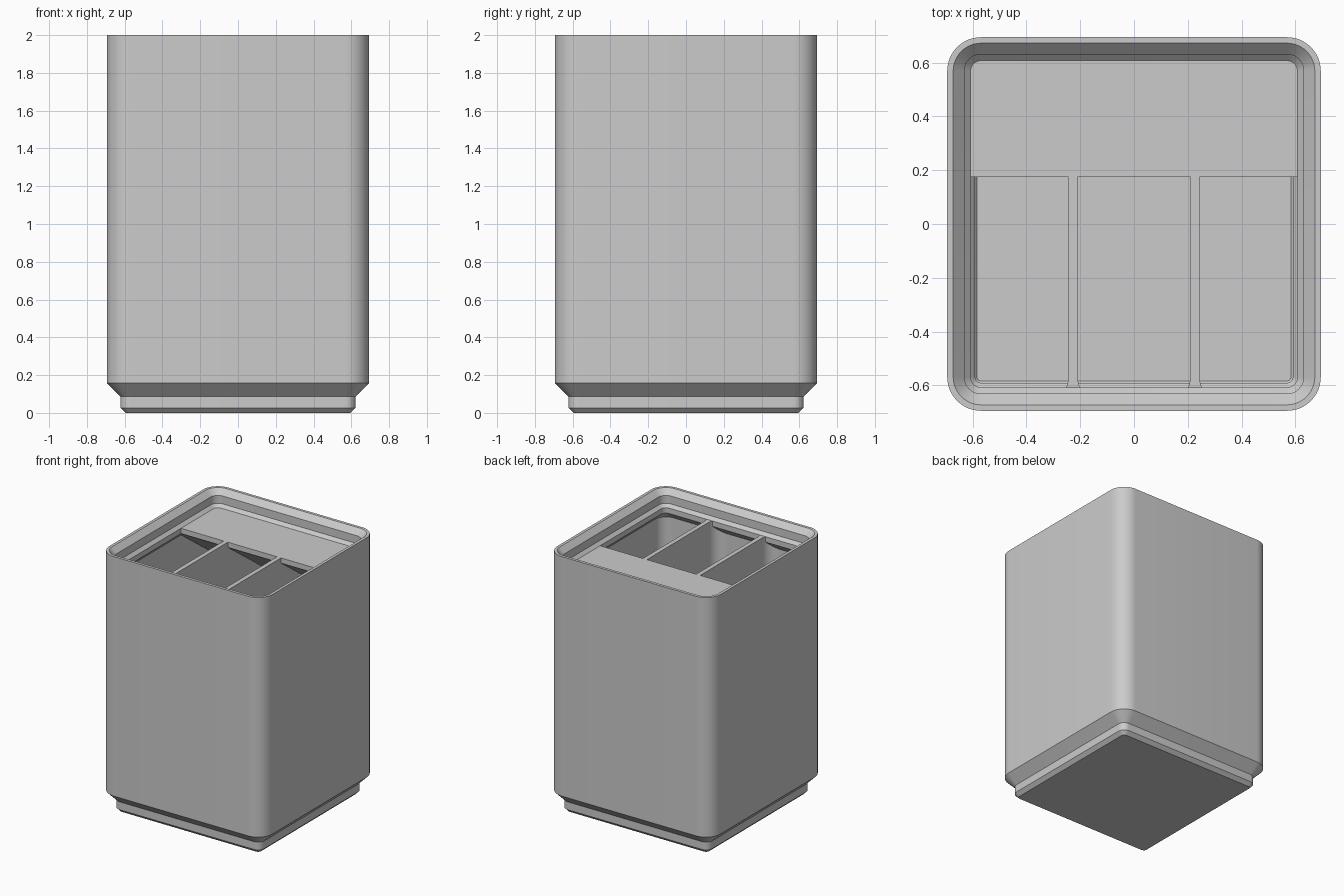
import bpy
import bmesh
import math

old = bpy.data.objects.get("Cube")
if old:
    bpy.data.objects.remove(old, do_unlink=True)

HALF, RADIUS, SEGS = 0.6945, 0.1255, 12   # outer half width, corner radius
WALL = 0.032                              # wall thickness
RIM, FLOOR = 1.875, 0.035                 # compartment top and floor heights
INNER = HALF - WALL

grey = bpy.data.materials.new("Plain grey")
grey.use_nodes = True
colour = (0.6, 0.6, 0.6, 1)
grey.diffuse_color = colour
grey.node_tree.nodes["Principled BSDF"].inputs["Base Color"].default_value = colour


def finish(bm, name):
    bmesh.ops.recalc_face_normals(bm, faces=bm.faces)
    mesh = bpy.data.meshes.new(name)
    bm.to_mesh(mesh)
    bm.free()
    mesh.materials.append(grey)
    obj = bpy.data.objects.new(name, mesh)
    bpy.context.collection.objects.link(obj)
    bpy.ops.object.select_all(action='DESELECT')
    obj.select_set(True)
    bpy.context.view_layer.objects.active = obj
    bpy.ops.object.shade_smooth_by_angle(angle=math.radians(30))
    return obj


def prism(name, points, shift):
    """Extrude a flat outline along a vector."""
    bm = bmesh.new()
    face = bm.faces.new([bm.verts.new(p) for p in points])
    out = bmesh.ops.extrude_face_region(bm, geom=[face])
    verts = [v for v in out["geom"] if isinstance(v, bmesh.types.BMVert)]
    bmesh.ops.translate(bm, verts=verts, vec=shift)
    return finish(bm, name)


def rounded_ring(bm, inset, z):
    """Rounded square whose corner arcs stay concentric."""
    centre, r = HALF - RADIUS, RADIUS - inset
    ring = []
    for q, (sx, sy) in enumerate(((1, 1), (-1, 1), (-1, -1), (1, -1))):
        for i in range(SEGS + 1):
            a = math.pi / 2 * (q + i / SEGS)
            ring.append(bm.verts.new((sx * centre + r * math.cos(a),
                                      sy * centre + r * math.sin(a), z)))
    return ring


# Shell: stepped foot, straight walls, stacking lip, hollow inside
profile = [
    (0.099, 0), (0.072, 0.027), (0.072, 0.087), (0, 0.159),
    (0, 2), (0.022, 2), (0.0635, 1.9585), (0.0635, 1.898),
    (0.087, RIM), (0.087, 1.834), (WALL, 1.779),
    (WALL, 0.172), (0.104, 0.1), (0.104, 0.043), (0.111, FLOOR),
]
bm = bmesh.new()
rings = [rounded_ring(bm, inset, z) for inset, z in profile]
for low, high in zip(rings, rings[1:]):
    for i in range(len(low)):
        j = (i + 1) % len(low)
        bm.faces.new((low[i], low[j], high[j], high[i]))
bm.faces.new(rings[0])
bm.faces.new(rings[-1])
finish(bm, "bin_shell")

# Dividers: thin panels with rounded inside corners at both ends
THICK, FILLET, BASE = 0.034, 0.094, 0.13
pitch = (2 * INNER + THICK) / 3
for side, x in (("left", pitch / 2), ("right", -pitch / 2)):
    quarter = []
    for i in range(9):
        a = math.pi / 2 * i / 8
        quarter.append((THICK / 2 + FILLET * (1 - math.cos(a)),
                        INNER - FILLET * (1 - math.sin(a))))
    outline = quarter + [(-u, v) for u, v in reversed(quarter)]
    outline += [(-u, -v) for u, v in outline]
    prism("divider_" + side, [(x + u, v, BASE) for u, v in outline],
          (0, 0, RIM - BASE))
    t, d = THICK / 2, 0.6
    prism("divider_foot_" + side,
          [(x - t, -d, FLOOR), (x + t, -d, FLOOR), (x + t, d, FLOOR), (x - t, d, FLOOR)],
          (0, 0, BASE - FLOOR))

# Label shelf: flat top with a sloped support underneath
w = 0.655
prism("label_shelf",
      [(-w, 0.175, RIM), (-w, 0.175, RIM - 0.04), (-w, w, RIM - 0.39), (-w, w, RIM)],
      (2 * w, 0, 0))
